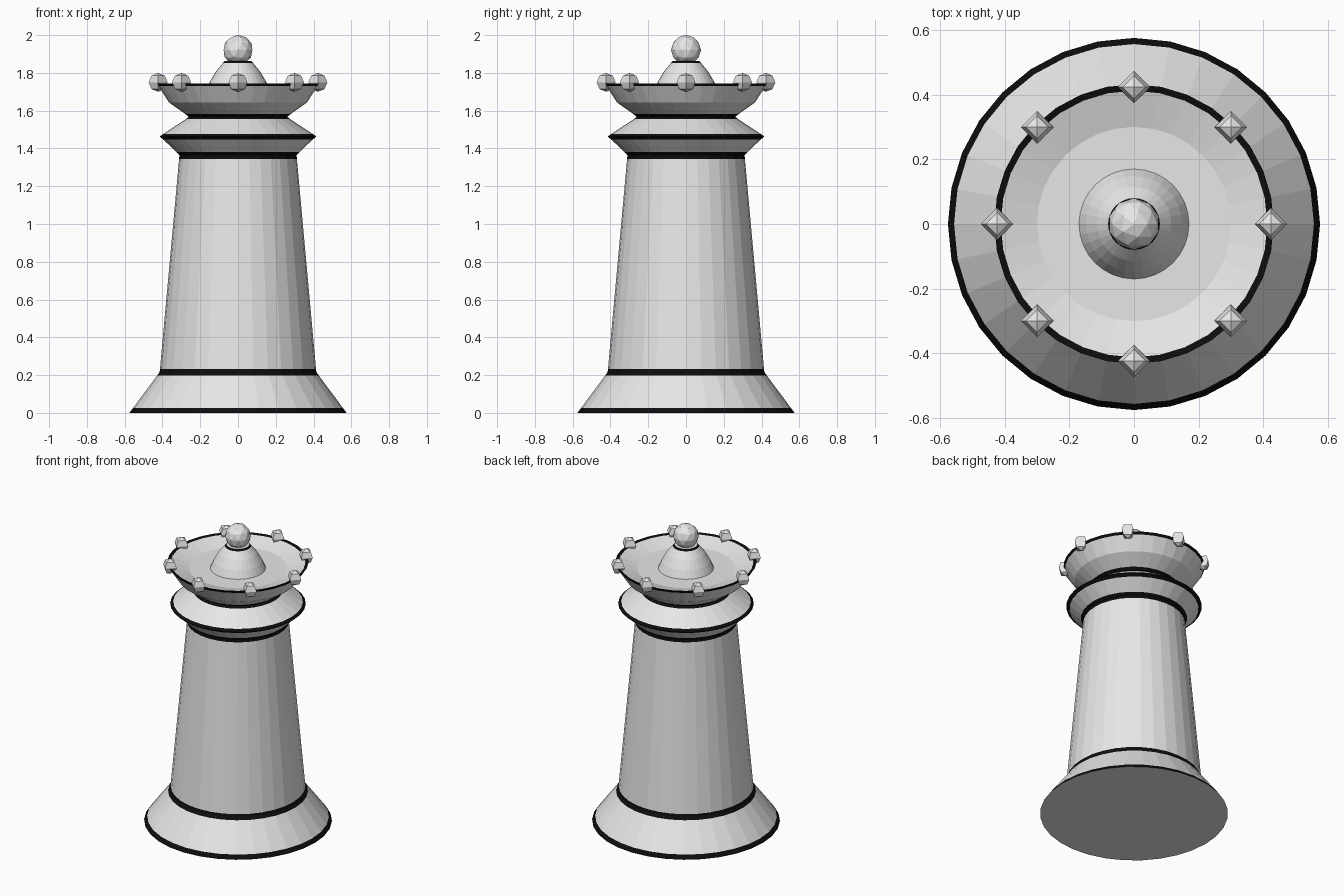
import bpy, bmesh, math

if "Cube" in bpy.data.objects:
    bpy.data.objects.remove(bpy.data.objects["Cube"])

SIDES = 32


def material(name, rgb):
    m = bpy.data.materials.new(name)
    m.diffuse_color = (*rgb, 1.0)
    m.use_nodes = True
    m.node_tree.nodes["Principled BSDF"].inputs["Base Color"].default_value = m.diffuse_color
    return m


GREY = material("pale grey", (0.8, 0.8, 0.8))
BLACK = material("black", (0.004, 0.004, 0.004))


def finish(bm, name):
    bmesh.ops.recalc_face_normals(bm, faces=bm.faces)
    me = bpy.data.meshes.new(name)
    bm.to_mesh(me)
    bm.free()
    me.materials.append(GREY)
    me.materials.append(BLACK)
    ob = bpy.data.objects.new(name, me)
    bpy.context.collection.objects.link(ob)
    return ob


def lathe(name, profile):
    """Revolve (radius, z, colour of the band above) points; cap both ends."""
    bm = bmesh.new()
    rings = []
    for r, z, _ in profile:
        rings.append([bm.verts.new((r * math.cos(2 * math.pi * i / SIDES),
                                    r * math.sin(2 * math.pi * i / SIDES), z))
                      for i in range(SIDES)])
    for k in range(len(rings) - 1):
        a, b = rings[k], rings[k + 1]
        for i in range(SIDES):
            j = (i + 1) % SIDES
            bm.faces.new((a[i], a[j], b[j], b[i])).material_index = profile[k][2]
    bm.faces.new(rings[0])
    bm.faces.new(rings[-1])
    return finish(bm, name)


# Turned body: foot, shaft, collar, crown dish and dome, with black edge bands
lathe("body", [
    (0.575, 0.0, 1), (0.556, 0.026, 0),                      # foot
    (0.428, 0.198, 1), (0.415, 0.215, 1), (0.413, 0.232, 0),  # shaft
    (0.312, 1.345, 1), (0.31, 1.365, 1), (0.325, 1.38, 0),    # collar
    (0.395, 1.447, 1), (0.415, 1.463, 1), (0.397, 1.476, 0),
    (0.275, 1.556, 1), (0.26, 1.567, 1), (0.28, 1.583, 0),    # crown
    (0.365, 1.643, 0), (0.422, 1.73, 1), (0.432, 1.745, 1),
    (0.412, 1.74, 0), (0.30, 1.705, 0),                      # dish
    (0.17, 1.705, 0), (0.148, 1.755, 0), (0.115, 1.81, 0),    # dome
    (0.08, 1.852, 1), (0.07, 1.862, 1),
])

# Ball on top of the dome
bm = bmesh.new()
bmesh.ops.create_icosphere(bm, subdivisions=2, radius=0.08)
ball = finish(bm, "top_ball")
ball.location = (0, 0, 1.921)

# Eight small beads around the crown rim
for i in range(8):
    a = math.pi * i / 4
    bm = bmesh.new()
    bmesh.ops.create_uvsphere(bm, u_segments=4, v_segments=4, radius=0.05)
    bead = finish(bm, f"crown_bead_{i + 1}")
    bead.location = (0.423 * math.cos(a), 0.423 * math.sin(a), 1.75)
